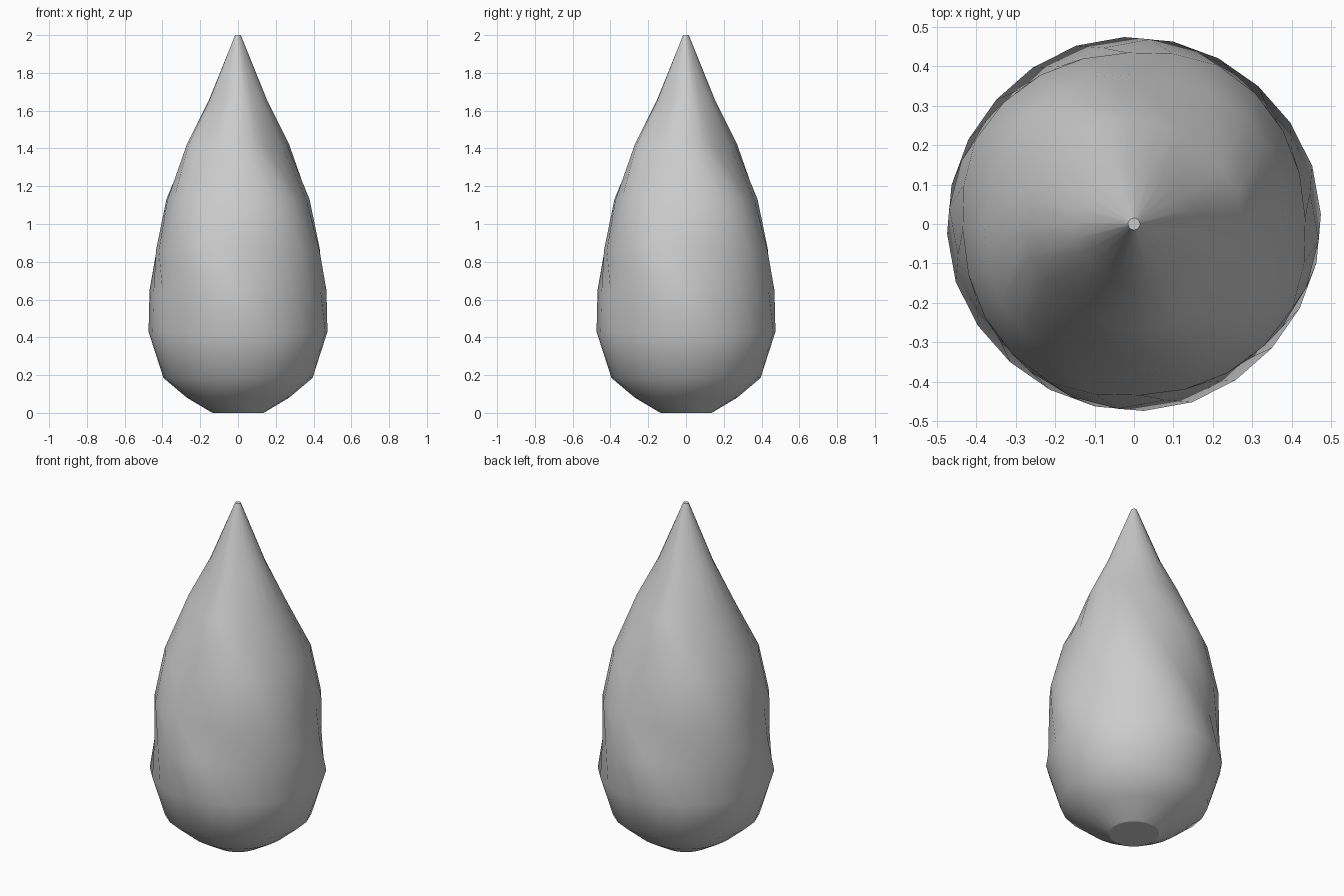
import bpy, bmesh
from math import sin, cos, radians

if "Cube" in bpy.data.objects:
    bpy.data.objects.remove(bpy.data.objects["Cube"])

# Rings: height, ridge radius, twist of the ridges in degrees, fold depth
RINGS = [
    (0.00, 0.135, 120, 0.00),
    (0.08, 0.27, 120, 0.00),
    (0.185, 0.395, 118, 0.00),
    (0.43, 0.475, 108, 0.01),
    (0.65, 0.47, 85, 0.06),
    (0.86, 0.455, 62, 0.045),
    (1.13, 0.395, 45, 0.05),
    (1.42, 0.275, 18, 0.08),
    (1.65, 0.158, 14, 0.07),
    (2.00, 0.015, 5, 0.00),
]
FOLDS = 4
# Cross-section of one fold: angle after the ridge, share of fold depth
FOLD = [(0, 0.0), (15, 0.6), (30, 1.0), (45, 0.8), (60, 0.45), (75, 0.15)]


def ring(bm, z, radius, twist, depth):
    verts = []
    for k in range(FOLDS):
        for angle, share in FOLD:
            a = radians(twist + 360 / FOLDS * k + angle)
            r = radius * (1 - depth * share)
            verts.append(bm.verts.new((r * cos(a), r * sin(a), z)))
    return verts


# Twisted bud body, lofted through the rings
bm = bmesh.new()
loops = [ring(bm, *row) for row in RINGS]
n = len(loops[0])
for low, high in zip(loops, loops[1:]):
    for i in range(n):
        j = (i + 1) % n
        bm.faces.new((low[i], low[j], high[j], high[i]))

# Flat base and tip with crisp rims
caps = [bm.faces.new(loops[0][::-1]), bm.faces.new(loops[-1])]
for f in bm.faces:
    f.smooth = True
for cap in caps:
    cap.smooth = False
    for e in cap.edges:
        e.smooth = False
bmesh.ops.recalc_face_normals(bm, faces=bm.faces)

mesh = bpy.data.meshes.new("twisted_bud")
bm.to_mesh(mesh)
bm.free()
bud = bpy.data.objects.new("twisted_bud", mesh)
bpy.context.collection.objects.link(bud)
